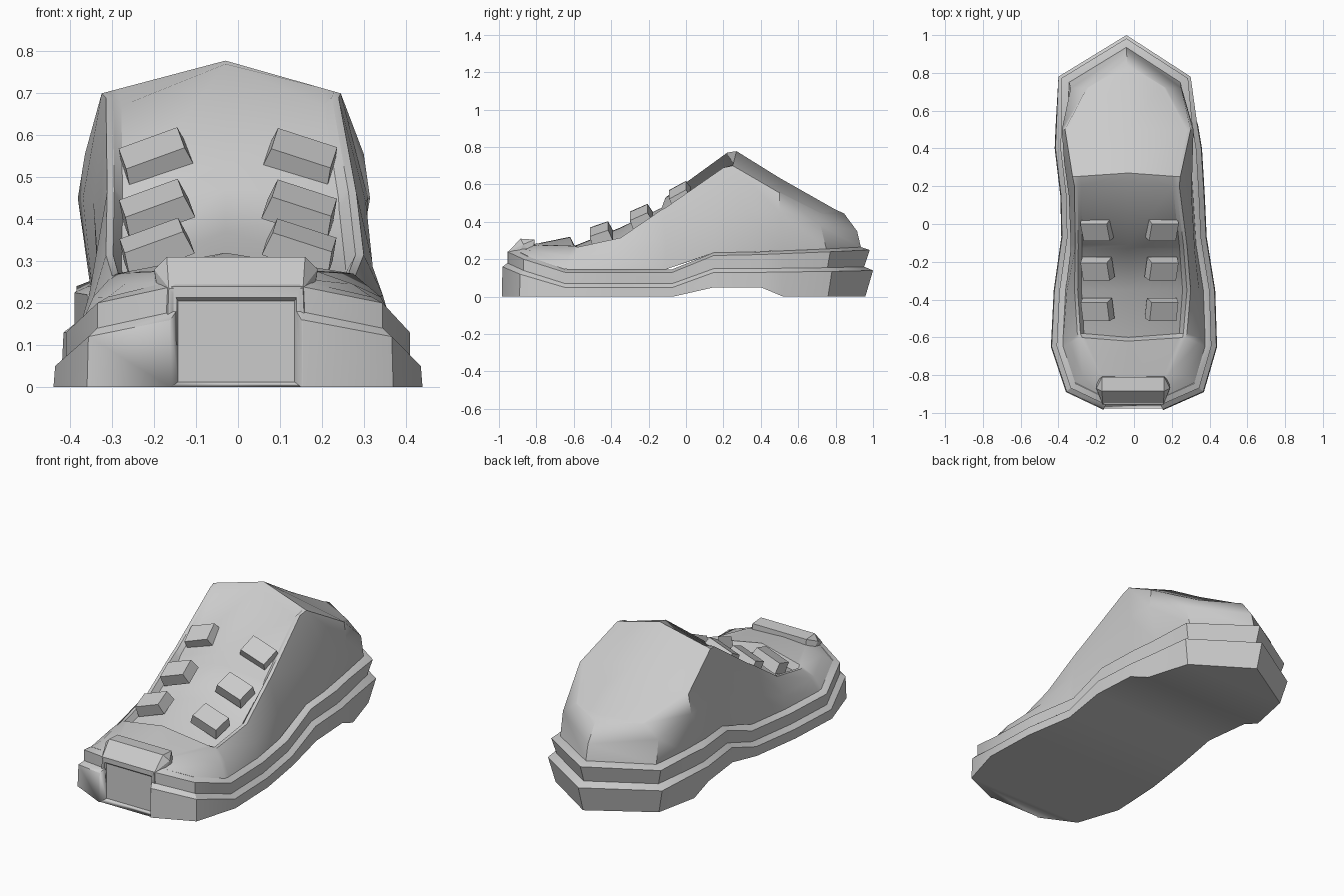
import bpy, bmesh, math
from mathutils import Vector

if "Cube" in bpy.data.objects:
    bpy.data.objects.remove(bpy.data.objects["Cube"])

grey = bpy.data.materials.new("light_grey")
grey.diffuse_color = (0.6, 0.6, 0.6, 1)
grey.use_nodes = True
grey.node_tree.nodes["Principled BSDF"].inputs["Base Color"].default_value = grey.diffuse_color


def make(name, bm, angle=35):
    bmesh.ops.recalc_face_normals(bm, faces=bm.faces)
    me = bpy.data.meshes.new(name)
    bm.to_mesh(me)
    bm.free()
    ob = bpy.data.objects.new(name, me)
    bpy.context.collection.objects.link(ob)
    me.materials.append(grey)
    bpy.ops.object.select_all(action='DESELECT')
    ob.select_set(True)
    bpy.context.view_layer.objects.active = ob
    bpy.ops.object.shade_smooth_by_angle(angle=math.radians(angle))
    return ob


def hull(name, pts):
    bm = bmesh.new()
    vs = [bm.verts.new(p) for p in pts]
    bmesh.ops.convex_hull(bm, input=vs)
    bmesh.ops.dissolve_limit(bm, angle_limit=0.02, verts=bm.verts, edges=bm.edges)
    return make(name, bm, 20)


# Sole plan, toe to heel: left x, right x, y, bottom z, lower band z, upper band z
PLAN = [(-.16, .155, -.985, 0, .16, .24), (-.36, .37, -.89, 0, .12, .20),
        (-.44, .44, -.65, 0, .05, .13), (-.425, .43, -.35, 0, .05, .13),
        (-.385, .385, -.07, 0, .05, .13), (-.39, .375, .15, .05, .13, .22),
        (-.42, .36, .40, .05, .13, .225), (-.415, .34, .52, 0, .132, .23),
        (-.40, .30, .78, 0, .135, .24)]
HEEL = (-.04, 1.0, 0, .14, .25)
N = len(PLAN)
loop = ([Vector((p[0], p[2])) for p in PLAN] + [Vector(HEEL[:2])]
        + [Vector((p[1], p[2])) for p in reversed(PLAN)])
levels = [p[3:] for p in PLAN] + [HEEL[2:]] + [p[3:] for p in reversed(PLAN)]


def inset(i, d):
    """Plan point i moved inwards by d along its mitre."""
    a, b, c = loop[i - 1], loop[i], loop[(i + 1) % len(loop)]
    n1 = Vector((-(b - a).y, (b - a).x)).normalized()
    n2 = Vector((-(c - b).y, (c - b).x)).normalized()
    m = (n1 + n2).normalized()
    # the loop runs clockwise from above, so the inside is on the right
    return b - m * d / max(m.dot(n1), .6)


if sum(loop[i - 1].cross(loop[i]) for i in range(len(loop))) > 0:
    flip = -1
else:
    flip = 1


def ring(d, level, dz, heel_d=None):
    out = []
    for i, z in enumerate(levels):
        use = heel_d if heel_d is not None and loop[i].y > .7 else d
        p = inset(i, use * flip)
        out.append(Vector((p.x, p.y, z[level] + dz)))
    return out


rings = [ring(0, 0, 0, .035), ring(.004, 1, 0, 0), ring(.03, 1, .02, .04),
         ring(.03, 2, 0, .015), ring(.062, 2, .015, .055)]

# Two-step sole
bm = bmesh.new()
rv = [[bm.verts.new(p) for p in r] for r in rings]
K = len(loop)
for a, b in zip(rv, rv[1:]):
    for i in range(K):
        j = (i + 1) % K
        bm.faces.new((a[i], a[j], b[j], b[i]))
for r in (rv[0], rv[-1]):
    for i in range(N - 1):
        bm.faces.new((r[i], r[i + 1], r[K - 2 - i], r[K - 1 - i]))
    bm.faces.new((r[N - 1], r[N], r[N + 1]))
sole = make("sole", bm, 30)

# Toe bumper over the front of the sole
bump = []
for s, c in ((-1, -.005), (1, -.005)):
    bump += [(c + s * w, y, z) for w, y, z in
             ((.16, -.955, .235), (.165, -.955, .1), (.165, -.80, .1), (.195, -.87, .28),
              (.165, -.885, .31), (.165, -.81, .305), (.19, -.83, .24))]
bumper = hull("toe_bumper", bump)

# Recessed front panel with bevelled frame
cutter = hull("panel_cutter",
              [(x, -.945, z) for x in (-.143, .135) for z in (.012, .205)]
              + [(x, -1.01, z) for x in (-.175, .165) for z in (-.012, .26)])
cutter.hide_render = True
for ob in (sole, bumper):
    bpy.context.view_layer.objects.active = ob
    m = ob.modifiers.new("panel", 'BOOLEAN')
    m.operation, m.object, m.solver = 'DIFFERENCE', cutter, 'EXACT'
    bpy.ops.object.modifier_apply(modifier=m.name)
bpy.data.objects.remove(cutter)


# Upper: rows of sections whose feet follow the sole's inner ring
def foot(y, right):
    pts = rings[-1][:N + 1] if not right else rings[-1][:N - 1:-1] + [rings[-1][N]]
    for a, b in zip(pts, pts[1:]):
        if a.y <= y <= b.y:
            return a.lerp(b, (y - a.y) / (b.y - a.y))
    return pts[0].copy() if y < pts[0].y else pts[-1].copy()


# foot y | mid left x, right x, y, z | ridge left x, right x, y, z | recess depth | centre y, z
ROWS = [(-.925, -.14, .135, -.915, .26, -.1, .1, -.90, .265, 0, -.89, .27),
        (-.84, -.27, .275, -.81, .245, -.19, .19, -.79, .275, 0, -.79, .285),
        (-.65, -.345, .34, -.63, .215, -.29, .275, -.60, .27, 0, -.62, .32),
        (-.62, -.345, .34, -.60, .215, -.30, .28, -.58, .265, .025, -.60, .27),
        (-.35, -.355, .345, -.35, .22, -.315, .30, -.35, .315, .035, -.35, .37),
        (-.13, -.335, .32, -.13, .29, -.312, .282, -.13, .465, .045, -.13, .475),
        (-.11, -.335, .32, -.11, .30, -.312, .28, -.11, .475, .025, -.11, .53),
        (.15, -.345, .305, .15, .44, -.315, .24, .20, .69, .02, .22, .77),
        (.32, -.37, .31, .33, .45, -.325, .245, .25, .70, 0, .27, .778),
        (.52, -.382, .315, .50, .45, -.365, .30, .50, .555, 0, .50, .635),
        (.75, -.335, .25, .72, .38, -.25, .17, .72, .445, 0, .80, .465)]
bm = bmesh.new()
grid = []
for fy, mxl, mxr, my, mz, rxl, rxr, ry, rz, deep, cy, cz in ROWS:
    c = Vector((-.03, cy, cz))
    row = []
    for right in (False, True):
        mid = Vector((mxr if right else mxl, my, mz))
        ridge = Vector((rxr if right else rxl, ry, rz))
        if deep:
            rim = ridge.lerp(Vector((c.x, ry, rz)), .06)
            floor = ridge.lerp(Vector((c.x, ry, rz)), .13) - Vector((0, 0, deep))
        else:
            rim, floor = ridge.lerp(c, .06), ridge.lerp(c, .13)
        half = [foot(fy, right), mid, ridge, rim, floor]
        row += half if not right else [c] + half[::-1]
    grid.append([bm.verts.new(p) for p in row])
for a, b in zip(grid, grid[1:]):
    for i in range(len(a) - 1):
        bm.faces.new((a[i], a[i + 1], b[i + 1], b[i]))
# heel counter and toe closing faces
low, high, top = (bm.verts.new(p) for p in
                  (rings[-1][N], (-.04, .915, .35), (-.035, .845, .445)))
last = grid[-1]
tip = [low, high, top] + [top] * 5 + [top, high, low]
for i in range(len(last) - 1):
    q = [last[i], last[i + 1], tip[i + 1], tip[i]]
    bm.faces.new(list(dict.fromkeys(q)))
bm.faces.new(grid[0])
make("upper", bm, 38)

# Lace pads, three on each side, tilted with the tongue
for n, (y, z) in enumerate(((-.03, .545), (-.24, .425), (-.455, .335))):
    for side, x in (("left", -.197), ("right", .15)):
        bm = bmesh.new()
        bmesh.ops.create_cube(bm, size=1)
        for v in bm.verts:
            k = .9 if v.co.z > 0 else 1
            v.co = Vector((v.co.x * .165 * k, v.co.y * .115 * k, v.co.z * .06))
        pad = make(f"lace_pad_{side}_{n + 1}", bm, 20)
        pad.location = (x, y, z)
        pad.rotation_euler = (math.radians((30, 25, 20)[n]),
                              math.radians(-20 if side == "left" else 18), 0)
